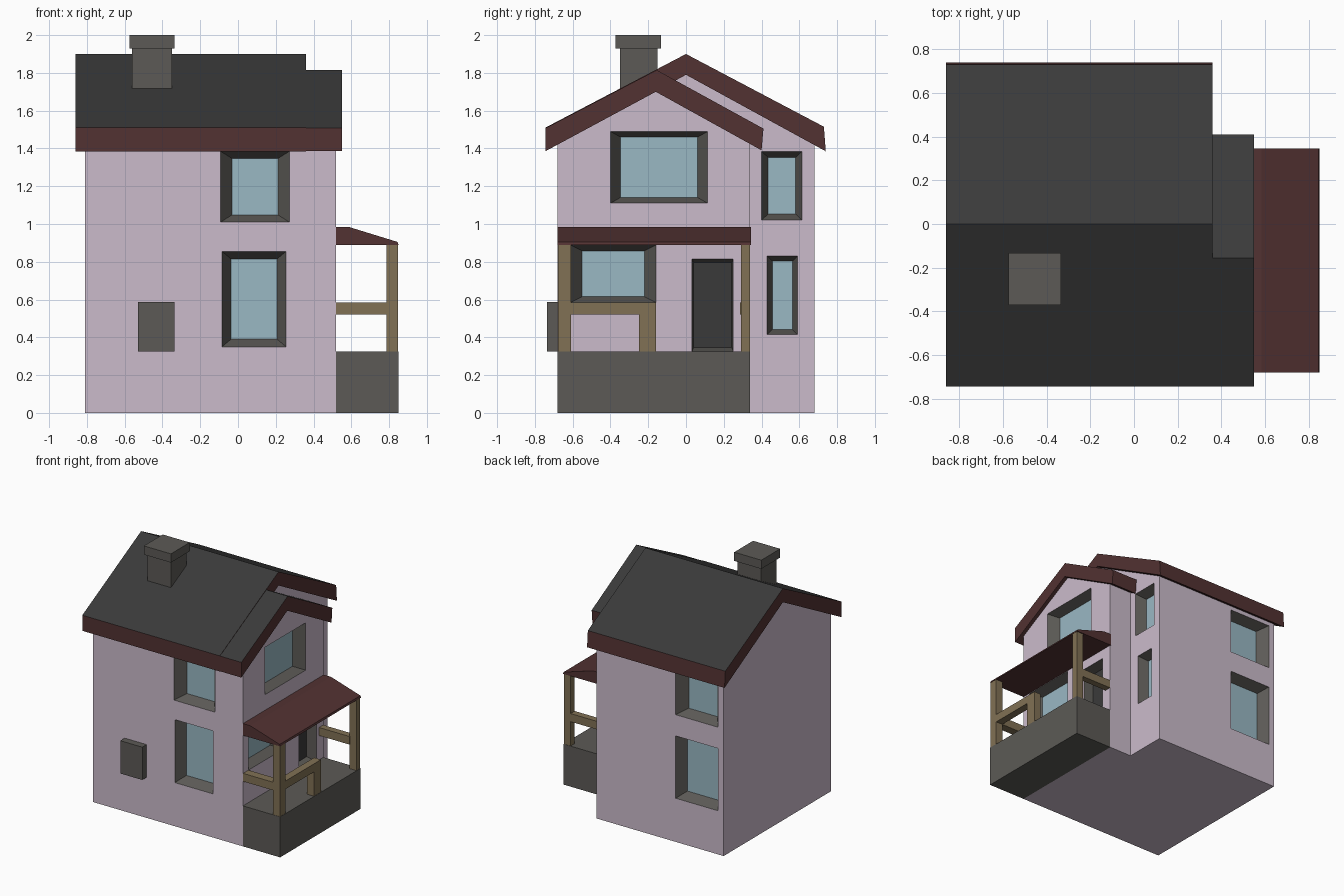
import bpy, bmesh
from mathutils import Vector

if "Cube" in bpy.data.objects:
    bpy.data.objects.remove(bpy.data.objects["Cube"])


def material(name, r, g, b):
    m = bpy.data.materials.new(name)
    m.diffuse_color = (r, g, b, 1)
    m.use_nodes = True
    m.node_tree.nodes["Principled BSDF"].inputs["Base Color"].default_value = m.diffuse_color
    return m


PINK = material("pink_wall", 0.60, 0.50, 0.60)
GLASS = material("blue_glass", 0.32, 0.48, 0.55)
RED = material("red_trim", 0.085, 0.032, 0.032)
WOOD = material("brown_wood", 0.22, 0.165, 0.09)
STONE = material("grey_stone", 0.107, 0.102, 0.093)
DARK = material("dark_slate", 0.042, 0.042, 0.042)


def finish(name, bm, *mats):
    me = bpy.data.meshes.new(name)
    bm.to_mesh(me)
    bm.free()
    for m in mats:
        me.materials.append(m)
    ob = bpy.data.objects.new(name, me)
    bpy.context.collection.objects.link(ob)
    return ob


def add_prism(bm, loop_a, loop_b):
    """Solid between two matching outlines."""
    a = [bm.verts.new(p) for p in loop_a]
    b = [bm.verts.new(p) for p in loop_b]
    n = len(a)
    faces = [bm.faces.new(a), bm.faces.new(b[::-1])]
    for k in range(n):
        faces.append(bm.faces.new((a[k], b[k], b[(k + 1) % n], a[(k + 1) % n])))
    bmesh.ops.recalc_face_normals(bm, faces=faces)


def extrude_x(name, profile, x0, x1, *mats, slate_top=False):
    """Extrude a (y, z) profile along x."""
    bm = bmesh.new()
    add_prism(bm, [(x0, y, z) for y, z in profile], [(x1, y, z) for y, z in profile])
    if slate_top:
        bm.normal_update()
        for f in bm.faces:
            f.material_index = 1 if f.normal.z > 0.3 else 0
    return finish(name, bm, *mats)


def box(name, x, y, z, mat):
    return extrude_x(name, [(y[0], z[0]), (y[1], z[0]), (y[1], z[1]), (y[0], z[1])],
                     x[0], x[1], mat)


# Walls: main gabled block and the right wing
main_walls = extrude_x("main_walls", [(-.68, 0), (.68, 0), (.68, 1.44), (0, 1.81), (-.68, 1.44)],
                       -.81, .32, PINK)
wing_walls = extrude_x("wing_walls", [(-.68, 0), (.34, 0), (.34, 1.45), (-.16, 1.72), (-.68, 1.44)],
                       .32, .52, PINK)

# Recessed windows and door: a sloped frame with a pane, plus a pocket cut in the wall
cut_bm = bmesh.new()


def opening(name, out, wall, a, z, inset, pane, depth=.08):
    out = Vector(out)

    def pt(u, d, h):
        p = out * (abs(wall) - d)
        p[1 if out.x else 0] = u
        p.z = h
        return p

    def ring(d, ia=0, iz=0):
        return [pt(u, d, h) for u, h in ((a[0] + ia, z[0] + iz), (a[1] - ia, z[0] + iz),
                                         (a[1] - ia, z[1] - iz), (a[0] + ia, z[1] - iz))]

    add_prism(cut_bm, ring(-.02), ring(depth + .006))
    bm = bmesh.new()
    o = [bm.verts.new(p) for p in ring(0)]
    i = [bm.verts.new(p) for p in ring(depth, *inset)]
    glass = bm.faces.new(i)
    glass.material_index = 1
    for k in range(4):
        j = (k + 1) % 4
        bm.faces.new((o[k], o[j], i[j], i[k]))
    bm.normal_update()
    if glass.normal.dot(out) < 0:
        bmesh.ops.reverse_faces(bm, faces=bm.faces[:])
    finish(name, bm, STONE, pane)


FRONT, BACK, RIGHT = (0, -1, 0), (0, 1, 0), (1, 0, 0)
opening("front_upper_window", FRONT, -.68, (-.092, .272), (1.01, 1.385), (.06, .038), GLASS)
opening("front_lower_window", FRONT, -.68, (-.085, .255), (.35, .855), (.048, .04), GLASS)
opening("back_upper_window", BACK, .68, (-.76, -.385), (1.02, 1.385), (.06, .038), GLASS)
opening("back_lower_window", BACK, .68, (-.76, -.385), (.35, .85), (.048, .04), GLASS)
opening("wing_upper_window", RIGHT, .52, (-.40, .115), (1.11, 1.49), (.053, .03), GLASS)
opening("wing_lower_window", RIGHT, .52, (-.61, -.16), (.585, .888), (.06, .03), GLASS)
opening("recess_upper_window", RIGHT, .32, (.40, .615), (1.02, 1.385), (.035, .033), GLASS)
opening("recess_lower_window", RIGHT, .32, (.43, .59), (.415, .83), (.027, .027), GLASS)
opening("door", RIGHT, .52, (.032, .25), (.326, .815), (.008, .02), DARK)

cutter = finish("opening_cutter", cut_bm, PINK)
cutter.hide_render = True
for walls in (main_walls, wing_walls):
    mod = walls.modifiers.new("openings", 'BOOLEAN')
    mod.operation = 'DIFFERENCE'
    mod.solver = 'EXACT'
    mod.object = cutter
    bpy.context.view_layer.objects.active = walls
    bpy.ops.object.modifier_apply(modifier=mod.name)
bpy.data.objects.remove(cutter)

# Roofs: red edges and soffit, slate on top
extrude_x("main_roof", [(-.745, 1.385), (-.745, 1.51), (0, 1.90), (.73, 1.515), (.74, 1.385), (0, 1.79)],
          -.86, .36, RED, DARK, slate_top=True)
extrude_x("wing_roof", [(-.743, 1.386), (-.743, 1.508), (-.155, 1.815), (.41, 1.505), (.40, 1.39), (-.16, 1.70)],
          .30, .55, RED, DARK, slate_top=True)

# Chimney and wall-mounted meter box
box("chimney_shaft", (-.56, -.35), (-.35, -.15), (1.65, 1.94), STONE)
box("chimney_cap", (-.575, -.335), (-.372, -.133), (1.93, 2.0), STONE)
box("meter_box", (-.53, -.335), (-.735, -.67), (.325, .588), STONE)

# Porch: base, sloped canopy, posts and rails
box("porch_base", (.52, .85), (-.68, .34), (0, .325), STONE)
canopy = [(.515, .89), (.85, .89), (.845, .905), (.585, .985), (.515, .985)]
bm = bmesh.new()
add_prism(bm, [(x, -.68, z) for x, z in canopy], [(x, .345, z) for x, z in canopy])
finish("porch_canopy", bm, RED)
X_OUT, X_RAIL, RAIL_Z = (.787, .848), (.51, .79), (.52, .585)
for side, y in (("front", (-.678, -.61)), ("back", (.29, .338))):
    box(side + "_porch_post", X_OUT, y, (.32, .895), WOOD)
    box(side + "_porch_rail", X_RAIL, (y[0] - (.005 if side == "back" else 0), y[1]), RAIL_Z, WOOD)
box("outer_porch_rail", X_OUT, (-.62, -.16), RAIL_Z, WOOD)
box("short_porch_post", X_OUT, (-.248, -.16), (.32, .53), WOOD)
